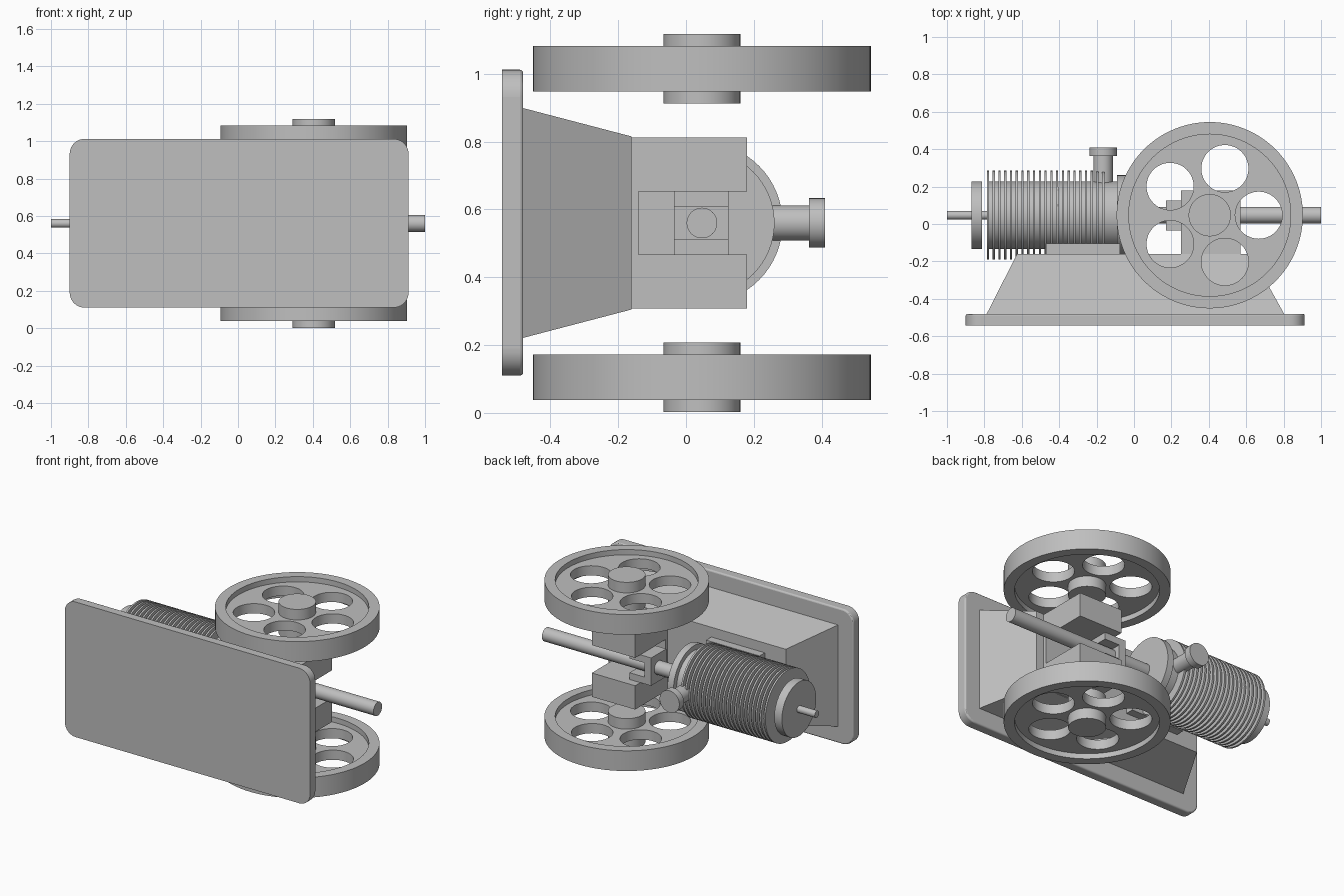
import bpy, bmesh, math
from mathutils import Vector

if "Cube" in bpy.data.objects:
    bpy.data.objects.remove(bpy.data.objects["Cube"])

# One cast metal colour
metal = bpy.data.materials.new("grey_metal")
metal.use_nodes = True
grey = (0.52, 0.52, 0.52, 1)
metal.diffuse_color = grey
metal.node_tree.nodes["Principled BSDF"].inputs["Base Color"].default_value = grey

AXIS_Y, MID_Z = 0.047, 0.56


def finish(ob, name):
    ob.name = name
    ob.data.name = name
    ob.data.materials.clear()
    ob.data.materials.append(metal)
    bpy.ops.object.select_all(action='DESELECT')
    ob.select_set(True)
    bpy.context.view_layer.objects.active = ob
    bpy.ops.object.shade_smooth_by_angle(angle=math.radians(30))
    return ob


def box(name, x, y, z):
    """Box from (min, max) ranges."""
    bpy.ops.mesh.primitive_cube_add(size=1)
    ob = bpy.context.object
    for v in ob.data.vertices:
        v.co = [a + (c + 0.5) * (b - a) for (a, b), c in zip((x, y, z), v.co)]
    return finish(ob, name)


def rod(name, start, end, radius, sides=64):
    """Cylinder between two points."""
    a, b = Vector(start), Vector(end)
    bpy.ops.mesh.primitive_cylinder_add(vertices=sides, radius=radius, depth=(b - a).length,
                                        location=(a + b) / 2)
    ob = bpy.context.object
    ob.rotation_euler = (b - a).to_track_quat('Z', 'Y').to_euler()
    return finish(ob, name)


def x_rod(name, x0, x1, radius):
    return rod(name, (x0, AXIS_Y, MID_Z), (x1, AXIS_Y, MID_Z), radius)


def circle(radius, cx=0.0, cy=0.0, n=96):
    return [(cx + radius * math.cos(math.tau * i / n), cy + radius * math.sin(math.tau * i / n))
            for i in range(n)]


def cutout(name, loops, thickness, location):
    """Flat plate with an outer outline and holes, extruded along z."""
    cu = bpy.data.curves.new(name, 'CURVE')
    cu.dimensions, cu.fill_mode, cu.extrude = '2D', 'BOTH', thickness / 2
    for loop in loops:
        sp = cu.splines.new('POLY')
        sp.points.add(len(loop) - 1)
        for p, (x, y) in zip(sp.points, loop):
            p.co = (x, y, 0, 1)
        sp.use_cyclic_u = True
    ob = bpy.data.objects.new(name, cu)
    bpy.context.collection.objects.link(ob)
    bpy.ops.object.select_all(action='DESELECT')
    ob.select_set(True)
    bpy.context.view_layer.objects.active = ob
    bpy.ops.object.convert(target='MESH')
    ob = bpy.context.object
    ob.location = location
    bm = bmesh.new()
    bm.from_mesh(ob.data)
    bmesh.ops.remove_doubles(bm, verts=bm.verts, dist=0.0001)
    bmesh.ops.recalc_face_normals(bm, faces=bm.faces)
    bm.to_mesh(ob.data)
    bm.free()
    return finish(ob, name)


# Base plate: rounded corners and a softened inner edge
plate = box("base_plate", (-0.9, 0.912), (-0.542, -0.48), (0.11, 1.012))
bm = bmesh.new()
bm.from_mesh(plate.data)
corners = [e for e in bm.edges if abs(e.verts[0].co.y - e.verts[1].co.y) > 0.01]
bmesh.ops.bevel(bm, geom=corners, offset=0.08, segments=10, profile=0.5, affect='EDGES')
inner = [e for e in bm.edges if all(v.co.y > -0.481 for v in e.verts)]
bmesh.ops.bevel(bm, geom=inner, offset=0.01, segments=3, profile=0.5, affect='EDGES')
bm.to_mesh(plate.data)
bm.free()
finish(plate, "base_plate")

# Tapered pedestal
pedestal = box("pedestal", (-0.79, 0.805), (-0.485, -0.16), (0.22, 0.90))
for v in pedestal.data.vertices:
    if v.co.y > -0.2:
        v.co.x = math.copysign(0.625, v.co.x)
        v.co.z = MID_Z + math.copysign(0.255, v.co.z - MID_Z)

# Slotted bearing block
block_x = (0.25, 0.57)
box("bearing_floor", block_x, (-0.165, -0.14), (0.308, 0.812))
box("bearing_lower", block_x, (-0.165, 0.18), (0.308, 0.467))
box("bearing_upper", block_x, (-0.165, 0.18), (0.653, 0.812))

# Crosshead fork riding in the slot
fork_y = (-0.035, 0.125)
box("fork_back", (0.17, 0.22), fork_y, (0.467, 0.653))
box("fork_lower_prong", (0.22, 0.33), fork_y, (0.467, 0.512))
box("fork_upper_prong", (0.22, 0.33), fork_y, (0.607, 0.653))

# Rods along the main axis
x_rod("drive_rod", -0.06, 1.0, 0.045)
x_rod("tail_rod", -1.0, -0.77, 0.023)

# Finned cylinder, head and flange
x_rod("cylinder_barrel", -0.785, -0.07, 0.181)
x_rod("cylinder_head", -0.868, -0.812, 0.181)
x_rod("cylinder_flange", -0.09, -0.045, 0.214)
FINS = 21
for i in range(FINS):
    x = -0.78 + i * 0.615 / (FINS - 1)
    x_rod("cooling_fin", x - 0.006, x + 0.006, 0.238)
box("cylinder_saddle", (-0.47, -0.075), (-0.165, -0.105), (0.37, 0.75))

# Capped port on the cylinder
rod("port_stem", (-0.165, 0.18, MID_Z), (-0.165, 0.37, MID_Z), 0.052)
rod("port_cap", (-0.165, 0.363, MID_Z), (-0.165, 0.41, MID_Z), 0.073)

# Pair of flywheels with five round openings
holes = [circle(0.126, 0.262 * math.cos(math.tau * k / 5), 0.262 * math.sin(math.tau * k / 5), 48)
         for k in range(5)]
for side, z in (("lower", 0.105), ("upper", 1.015)):
    centre = (0.405, 0.047, z)
    cutout(side + "_wheel_rim", [circle(0.498), circle(0.433)], 0.135, centre)
    cutout(side + "_wheel_web", [circle(0.436)] + holes, 0.065, centre)
    rod(side + "_wheel_hub", (0.405, 0.047, z - 0.103), (0.405, 0.047, z + 0.103), 0.113)
